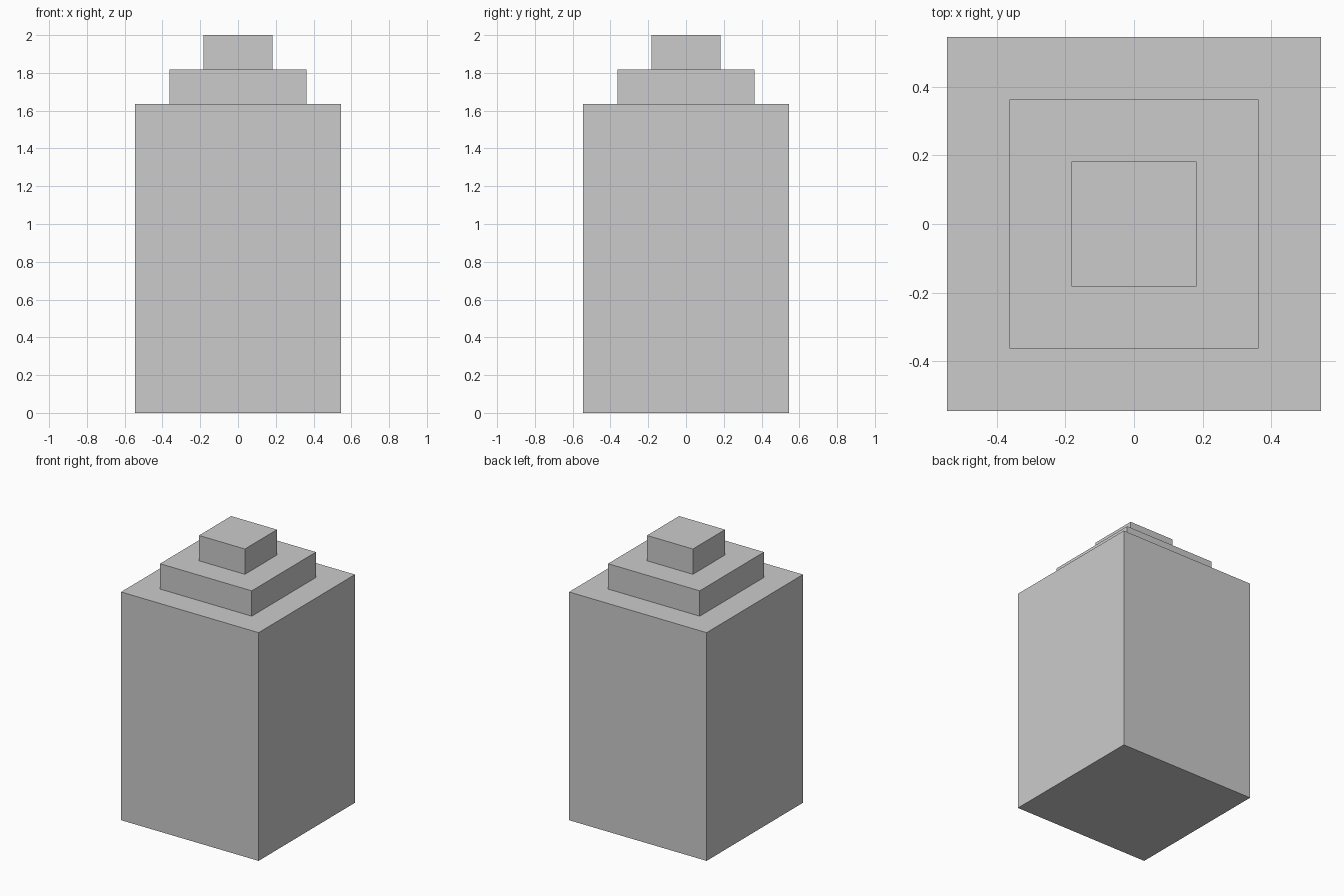
import bpy, bmesh
from mathutils import Matrix, Vector

if "Cube" in bpy.data.objects:
    bpy.data.objects.remove(bpy.data.objects["Cube"])

U = 2 / 11            # one step: the tower is 11 steps tall and 6 wide
BASE_W, BASE_H = 6 * U, 9 * U

bm = bmesh.new()

# Main block standing on the ground
bmesh.ops.create_cube(bm, size=1, matrix=Matrix.Translation((0, 0, BASE_H / 2))
                      @ Matrix.Diagonal((BASE_W, BASE_W, BASE_H, 1)))

# Two stepped tiers: inset the top face, then raise it
bm.normal_update()
top = max(bm.faces, key=lambda f: f.calc_center_median().z)
for _ in range(2):
    bmesh.ops.inset_individual(bm, faces=[top], thickness=U, use_even_offset=True)
    top = bmesh.ops.extrude_discrete_faces(bm, faces=[top])["faces"][0]
    bmesh.ops.translate(bm, verts=top.verts[:], vec=Vector((0, 0, U)))
    bm.normal_update()

bmesh.ops.recalc_face_normals(bm, faces=bm.faces[:])
mesh = bpy.data.meshes.new("stepped_tower")
bm.to_mesh(mesh)
bm.free()
tower = bpy.data.objects.new("stepped_tower", mesh)
bpy.context.collection.objects.link(tower)
